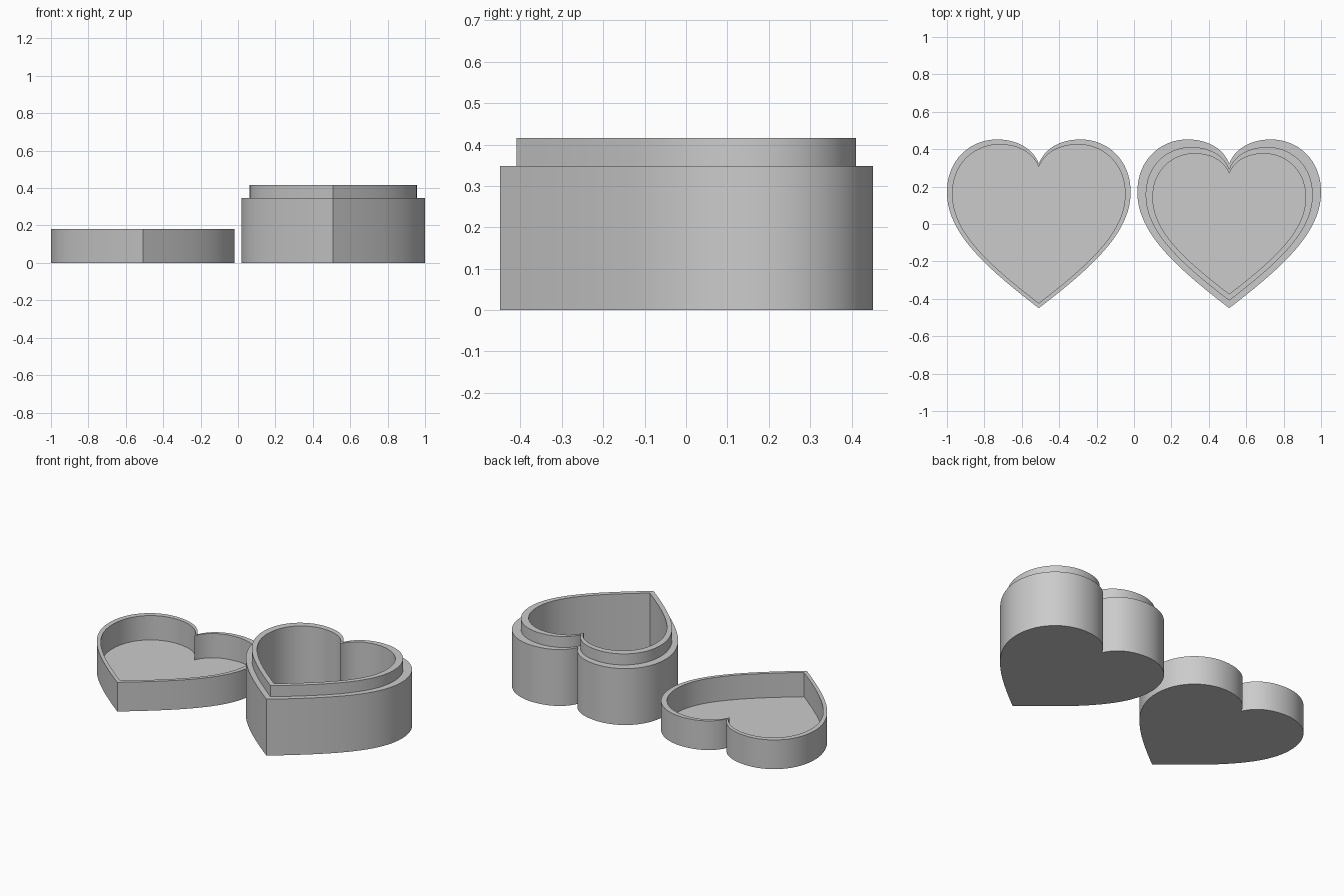
import bpy, bmesh, math
from mathutils import Vector
from mathutils.geometry import interpolate_bezier

if "Cube" in bpy.data.objects:
    bpy.data.objects.remove(bpy.data.objects["Cube"])

grey = bpy.data.materials.new("plain_grey")
grey.diffuse_color = (0.6, 0.6, 0.6, 1)
grey.use_nodes = True
grey.node_tree.nodes["Principled BSDF"].inputs["Base Color"].default_value = grey.diffuse_color

# Right half of the heart, from the bottom tip round the lobe to the cleft
CURVES = [
    ((0, -0.45), (0.30, -0.22), (0.491, -0.04), (0.491, 0.17)),
    ((0.491, 0.17), (0.491, 0.35), (0.36, 0.452), (0.225, 0.452)),
    ((0.225, 0.452), (0.11, 0.452), (0.03, 0.40), (0, 0.323)),
]


def heart_outline(steps=20):
    half = []
    for curve in CURVES:
        pts = interpolate_bezier(*[Vector((x, y, 0)) for x, y in curve], steps)
        half += [(p.x, p.y) for p in pts[:-1]]
    half.append((0, 0.323))
    return half + [(-x, y) for x, y in half[-2:0:-1]]


def heart_shell(name, centre_x, rings):
    """Loft scaled hearts through (scale, height) rings and cap both ends."""
    bm = bmesh.new()
    outline = heart_outline()
    loops = [[bm.verts.new((x * s, y * s, z)) for x, y in outline] for s, z in rings]
    n = len(outline)
    for low, high in zip(loops, loops[1:]):
        for i in range(n):
            j = (i + 1) % n
            bm.faces.new((low[i], low[j], high[j], high[i]))
    bm.faces.new(loops[0][::-1])
    bm.faces.new(loops[-1])
    mesh = bpy.data.meshes.new(name)
    bm.to_mesh(mesh)
    bm.free()
    mesh.materials.append(grey)
    obj = bpy.data.objects.new(name, mesh)
    obj.location.x = centre_x
    bpy.context.collection.objects.link(obj)
    bpy.ops.object.select_all(action='DESELECT')
    obj.select_set(True)
    bpy.context.view_layer.objects.active = obj
    bpy.ops.object.shade_smooth_by_angle(angle=math.radians(30))
    return obj


# Shallow lid, lying open side up
heart_shell("lid", -0.509, [(1, 0), (1, 0.18), (0.94, 0.18), (0.94, 0.03)])

# Deep box with a stepped lip that the lid fits over
heart_shell("box", 0.509, [(1, 0), (1, 0.348), (0.91, 0.348), (0.91, 0.416),
                           (0.832, 0.416), (0.832, 0.035)])
